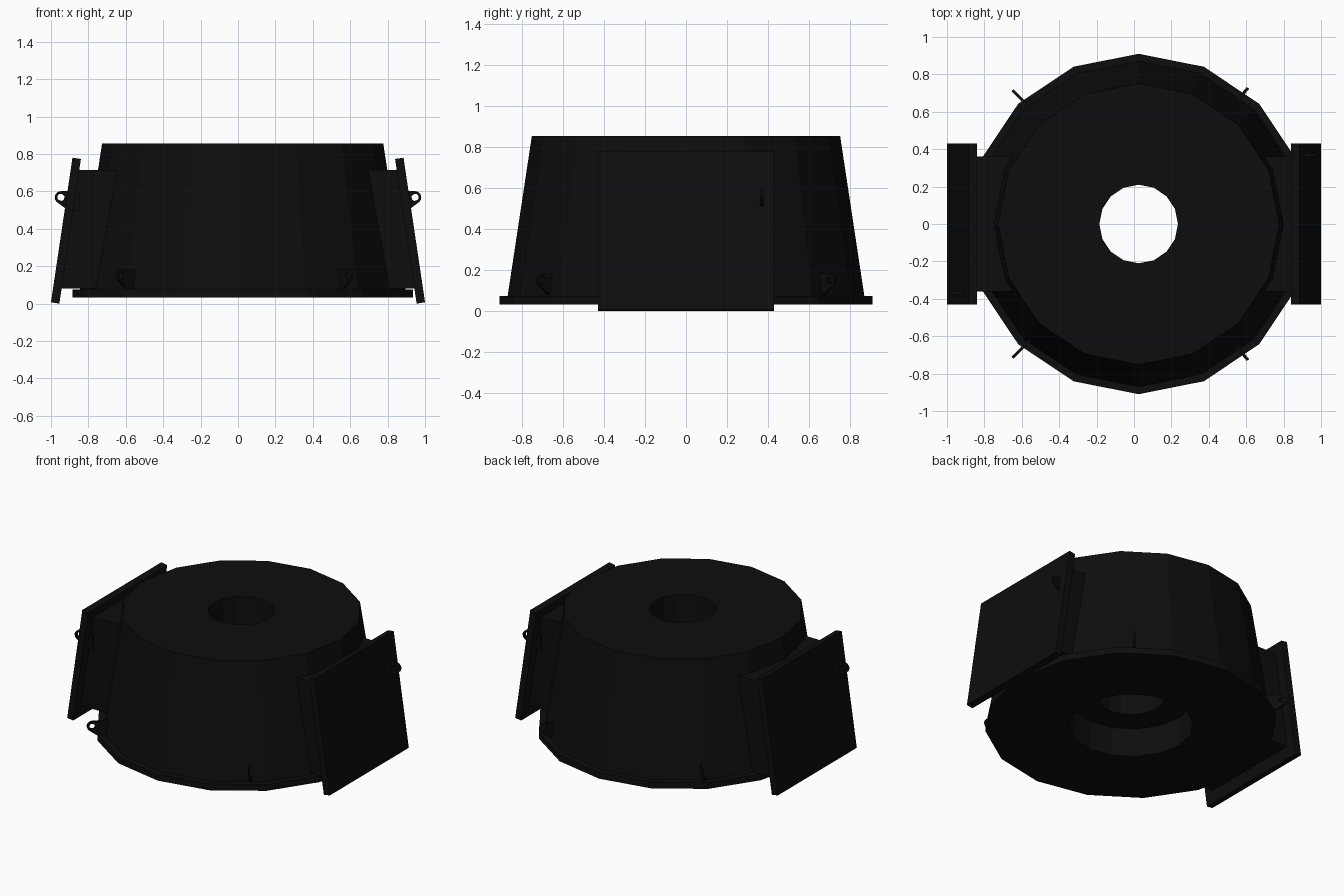
import bpy, bmesh
from math import sin, cos, pi, radians
from mathutils import Matrix, Vector

cube = bpy.data.objects.get("Cube")
if cube:
    bpy.data.objects.remove(cube, do_unlink=True)

black = bpy.data.materials.new("matte_black")
black.use_nodes = True
black.diffuse_color = (0.004, 0.004, 0.004, 1)
black.node_tree.nodes["Principled BSDF"].inputs["Base Color"].default_value = black.diffuse_color


def finish(name, bm, matrix=Matrix()):
    """Turn a bmesh into a named, coloured object."""
    bmesh.ops.transform(bm, matrix=matrix, verts=bm.verts)
    bmesh.ops.recalc_face_normals(bm, faces=bm.faces)
    mesh = bpy.data.meshes.new(name)
    bm.to_mesh(mesh)
    bm.free()
    mesh.materials.append(black)
    obj = bpy.data.objects.new(name, mesh)
    bpy.context.collection.objects.link(obj)
    return obj


def lathe(name, profile, sides, centre):
    """Revolve a closed radius/height profile around a vertical axis."""
    bm = bmesh.new()
    rings = []
    for i in range(sides):
        a = 2 * pi * i / sides
        rings.append([bm.verts.new((r * cos(a), r * sin(a), z)) for r, z in profile])
    n = len(profile)
    for i in range(sides):
        a, b = rings[i], rings[(i + 1) % sides]
        for j in range(n):
            k = (j + 1) % n
            bm.faces.new((a[j], b[j], b[k], a[k]))
    return finish(name, bm, Matrix.Translation(centre))


def prism(name, profile, half_width, matrix):
    """Extrude an x/z profile along y."""
    bm = bmesh.new()
    face = bm.faces.new([bm.verts.new((x, -half_width, z)) for x, z in profile])
    ext = bmesh.ops.extrude_face_region(bm, geom=[face], use_keep_orig=True)
    moved = [v for v in ext["geom"] if isinstance(v, bmesh.types.BMVert)]
    bmesh.ops.translate(bm, verts=moved, vec=(0, 2 * half_width, 0))
    return finish(name, bm, matrix)


def lug(name, eye, angle):
    """Thin lifting lug with a round eye, pointing outward along the angle."""
    outer = [(0.033 * cos(radians(t)), 0.033 * sin(radians(t))) for t in range(-45, 91, 15)]
    outer += [(-0.045, 0.033), (-0.1, 0.033), (-0.1, 0),
              (-0.1, -0.07), (-0.04, -0.07), (-0.008, -0.047)]
    bm = bmesh.new()
    loops = []
    for y in (-0.008, 0.008):
        rim = [bm.verts.new((x, y, z)) for x, z in outer]
        hole = []
        for x, z in outer:
            p = Vector((x, z)).normalized() * 0.019
            hole.append(bm.verts.new((p.x, y, p.y)))
        loops.append((rim, hole))
    (r0, h0), (r1, h1) = loops
    for i in range(len(outer)):
        k = (i + 1) % len(outer)
        for a, b in ((r0, h0), (h0, h1), (h1, r1), (r1, r0)):
            bm.faces.new((a[i], a[k], b[k], b[i]))
    return finish(name, bm, Matrix.Translation(eye) @ Matrix.Rotation(radians(angle), 4, "Z"))


# Tapered drum with base flange, stepped bore underneath and through hole
lathe("drum_body",
      [(0.21, 0.855), (0.752, 0.855), (0.87, 0.075), (0.91, 0.075),
       (0.91, 0.032), (0.39, 0.032), (0.39, 0.23), (0.21, 0.23)],
      16, (0.025, 0, 0))

# Tilted side plates, their mounting blocks and plate lugs
for side, turn in (("left", 0), ("right", 180)):
    spin = Matrix.Rotation(radians(turn), 4, "Z")
    prism(side + "_plate", [(0.955, 0), (1.0, 0.007), (0.885, 0.78), (0.84, 0.773)], 0.43, spin)
    prism(side + "_block", [(0.6, 0.08), (0.95, 0.08), (0.855, 0.713), (0.6, 0.713)], 0.36, spin)
    lug(side + "_plate_lug", spin @ Vector((0.947, 0.37, 0.568)), turn)

# Lugs around the foot of the drum
for end, sign in (("back", 1), ("front", -1)):
    lug(end + "_left_foot_lug", (0.588, sign * 0.702, 0.15), sign * 50)
    lug(end + "_right_foot_lug", (-0.627, sign * 0.692, 0.15), sign * 135)
